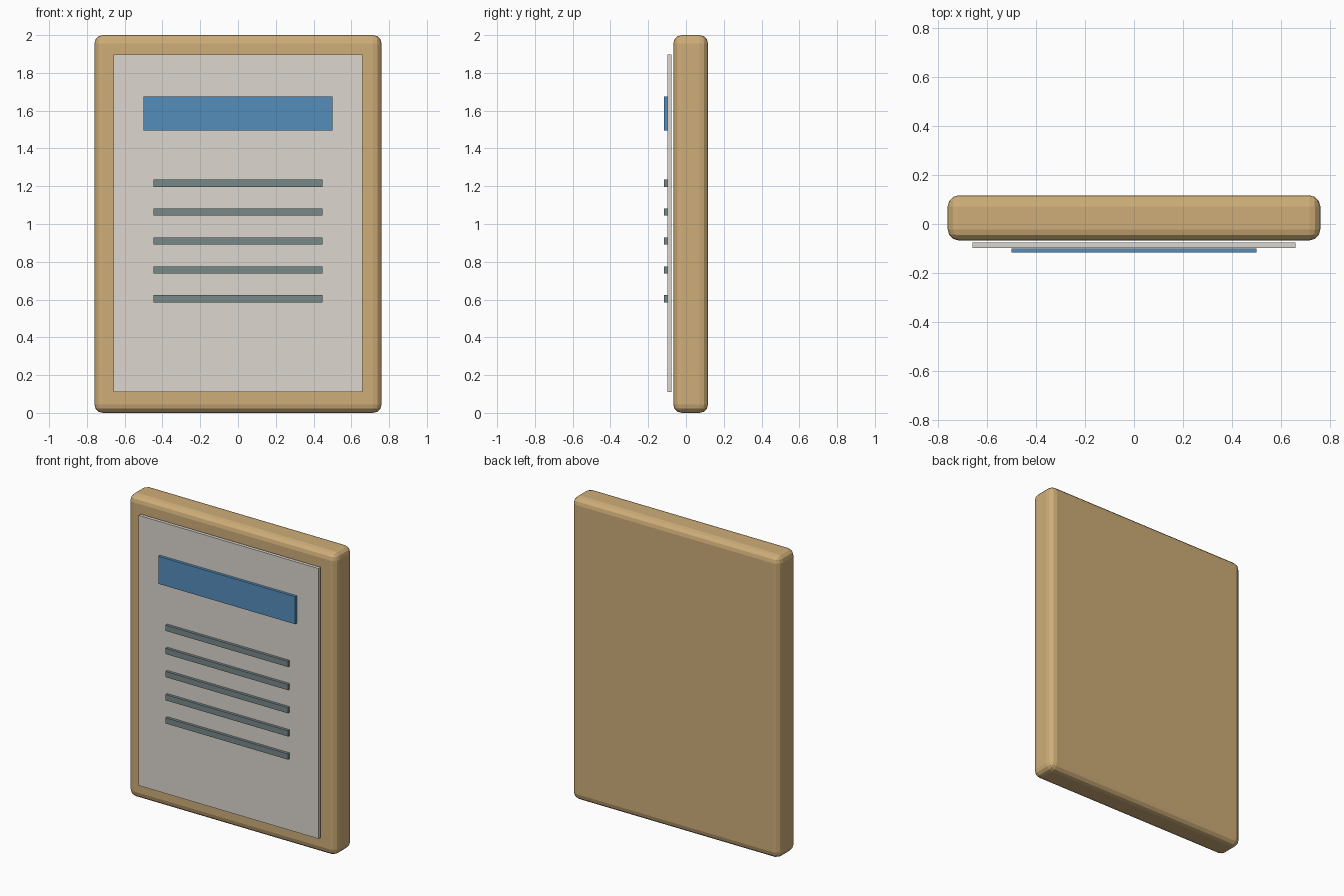
import bpy

if "Cube" in bpy.data.objects:
    bpy.data.objects.remove(bpy.data.objects["Cube"])


def material(name, rgb):
    m = bpy.data.materials.new(name)
    m.diffuse_color = (*rgb, 1.0)
    m.use_nodes = True
    m.node_tree.nodes["Principled BSDF"].inputs["Base Color"].default_value = m.diffuse_color
    return m


def box(name, width, y0, y1, z0, z1, mat, bevel=0.0):
    bpy.ops.mesh.primitive_cube_add(size=1, location=(0, (y0 + y1) / 2, (z0 + z1) / 2))
    ob = bpy.context.object
    ob.name = name
    ob.scale = (width, y1 - y0, z1 - z0)
    bpy.ops.object.transform_apply(location=False, rotation=False, scale=True)
    ob.data.materials.append(mat)
    if bevel:
        mod = ob.modifiers.new("Rounded edges", 'BEVEL')
        mod.width = bevel
        mod.segments = 3
    return ob


wood = material("wood", (0.62, 0.42, 0.19))
paper = material("paper", (0.72, 0.68, 0.62))
blue = material("blue", (0.09, 0.27, 0.50))
slate = material("slate", (0.19, 0.25, 0.25))

# Wooden backing board with rounded edges
box("board", 1.52, -0.067, 0.117, 0.0, 2.0, wood, bevel=0.045)

# Sheet floating just ahead of the board
box("sheet", 1.316, -0.098, -0.076, 0.111, 1.897, paper)

# Heading band
box("heading_band", 1.0, -0.117, -0.099, 1.494, 1.676, blue)

# Evenly spaced ruled strips
for i in range(5):
    z = 1.216 - i * 0.153
    box(f"ruled_strip_{i + 1}", 0.895, -0.117, -0.099, z - 0.019, z + 0.019, slate)
